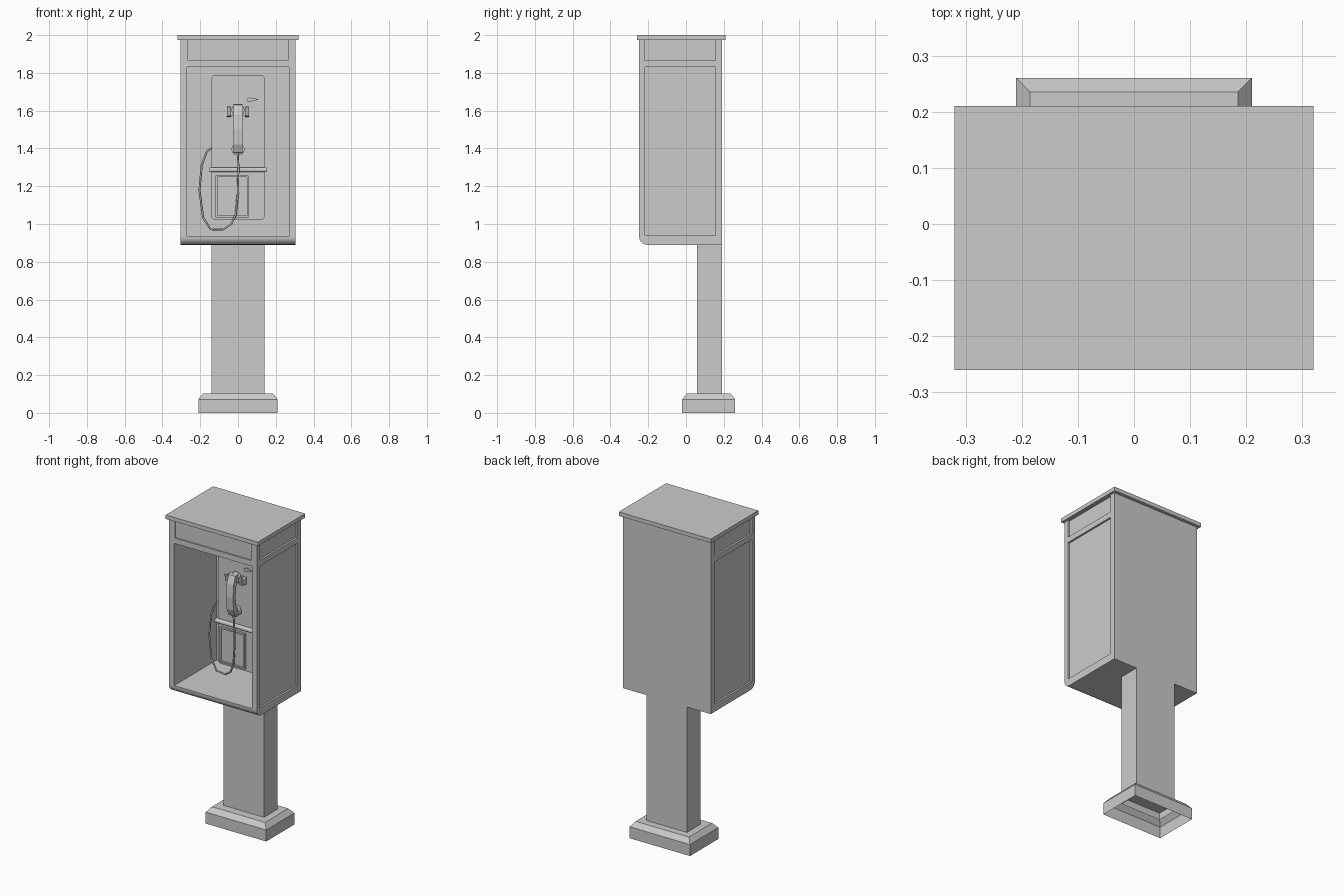
import bpy, bmesh, math
from mathutils import Vector

if "Cube" in bpy.data.objects:
    bpy.data.objects.remove(bpy.data.objects["Cube"])


def make(name, bm):
    bmesh.ops.recalc_face_normals(bm, faces=bm.faces)
    me = bpy.data.meshes.new(name)
    bm.to_mesh(me)
    bm.free()
    ob = bpy.data.objects.new(name, me)
    bpy.context.collection.objects.link(ob)
    return ob


def prism(name, pts, axis, lo, hi):
    """Extrude a 2D outline: axis 'x' takes (y, z) points, axis 'y' takes (x, z) points."""
    bm = bmesh.new()
    place = (lambda a, b: (lo, a, b)) if axis == 'x' else (lambda a, b: (a, lo, b))
    face = bm.faces.new([bm.verts.new(place(a, b)) for a, b in pts])
    ext = bmesh.ops.extrude_face_region(bm, geom=[face])['geom']
    move = Vector((hi - lo, 0, 0)) if axis == 'x' else Vector((0, hi - lo, 0))
    bmesh.ops.translate(bm, verts=[v for v in ext if isinstance(v, bmesh.types.BMVert)], vec=move)
    return make(name, bm)


def rect(a0, a1, b0, b1):
    return [(a0, b0), (a1, b0), (a1, b1), (a0, b1)]


def round_rect(a0, a1, b0, b1, r, n=4):
    pts = []
    for i, (a, b) in enumerate(rect(a0 + r, a1 - r, b0 + r, b1 - r)):
        for k in range(n + 1):
            t = math.pi + (i + k / n) * math.pi / 2
            pts.append((a + r * math.cos(t), b + r * math.sin(t)))
    return pts


def box(name, x0, x1, y0, y1, z0, z1):
    return prism(name, rect(x0, x1, z0, z1), 'y', y0, y1)


def cut(target, cutter):
    mod = target.modifiers.new("cut", 'BOOLEAN')
    mod.operation, mod.solver, mod.object = 'DIFFERENCE', 'EXACT', cutter
    bpy.context.view_layer.objects.active = target
    bpy.ops.object.modifier_apply(modifier=mod.name)
    bpy.data.objects.remove(cutter, do_unlink=True)


def open_bottom(ob):
    bm = bmesh.new()
    bm.from_mesh(ob.data)
    low = min(v.co.z for v in bm.verts)
    faces = [f for f in bm.faces if all(v.co.z < low + 1e-4 for v in f.verts)]
    bmesh.ops.delete(bm, geom=faces, context='FACES')
    bm.to_mesh(ob.data)
    bm.free()


# Base: stacked rectangular rings with a sloped shoulder, hollow underneath
bm = bmesh.new()
rings = []
for w, d, z in [(.21, .14, 0), (.21, .14, .072), (.185, .115, .103)]:
    rings.append([bm.verts.new((sx * w, .12 + sy * d, z))
                  for sx, sy in ((-1, -1), (1, -1), (1, 1), (-1, 1))])
for lo, hi in zip(rings, rings[1:]):
    for i in range(4):
        j = (i + 1) % 4
        bm.faces.new((lo[i], lo[j], hi[j], hi[i]))
bm.faces.new(rings[-1])
make("base", bm)

# Pole
open_bottom(box("pole", -.14, .14, .058, .19, .06, .895))

# Housing: side profile with a rounded lower front edge
r = .042
profile = [(.19, .89), (.19, 1.98), (-.248, 1.98)]
for k in range(6):
    t = math.pi + k / 5 * math.pi / 2
    profile.append((-.248 + r + r * math.cos(t), .89 + r + r * math.sin(t)))
housing = prism("housing", profile, 'x', -.305, .305)

# Booth opening, sign recess and side panel recesses
cut(housing, box("cutter", -.27, .27, -.4, .17, .937, 1.83))
cut(housing, box("cutter", -.265, .265, -.4, -.24, 1.865, 1.974))
for s in (-1, 1):
    x0, x1 = sorted((s * .293, s * .4))
    cut(housing, box("cutter", x0, x1, -.218, .155, .938, 1.83))
    cut(housing, box("cutter", x0, x1, -.218, .155, 1.865, 1.974))

# Roof slab
box("roof", -.32, .32, -.26, .21, 1.975, 2)

# Telephone body, rounded ledge and coin door
prism("phone_body", round_rect(-.14, .14, 1.02, 1.79, .02), 'y', 0, .172)
prism("phone_ledge", round_rect(-.018, .06, 1.274, 1.3, .012), 'x', -.15, .15)
door = box("coin_door", -.118, .056, -.014, .01, 1.035, 1.257)
cut(door, box("cutter", -.109, .047, -.1, -.006, 1.044, 1.248))

# Coin slot: teardrop plate
drop = [(.112, 1.66)] + [(.06 + .014 * math.cos(t), 1.658 + .012 * math.sin(t))
                         for t in [math.radians(60 + 40 * k) for k in range(7)]]
prism("coin_slot", drop, 'y', -.008, .01)

# Cradle: back plate with two forked hooks
box("cradle_plate", -.045, .045, -.012, .01, 1.575, 1.612)
for s in (-1, 1):
    x0, x1 = sorted((s * .037, s * .058))
    prism("cradle_hook", [(.01, 1.565), (-.04, 1.572), (-.052, 1.62), (-.04, 1.622),
                          (-.03, 1.6), (.01, 1.615)], 'x', x0, x1)

# Handset: arched grip with two round cups
prism("handset_grip", [(-.035, 1.375), (-.06, 1.378), (-.078, 1.42), (-.084, 1.5), (-.078, 1.58),
                       (-.06, 1.63), (-.035, 1.634), (-.035, 1.585), (-.052, 1.565),
                       (-.058, 1.5), (-.052, 1.44), (-.035, 1.42)], 'x', -.024, .024)
for name, z in (("earpiece", 1.602), ("mouthpiece", 1.395)):
    cup = [(.035 * math.cos(k * math.pi / 6), z + .033 * math.sin(k * math.pi / 6)) for k in range(12)]
    prism(name, cup, 'y', -.045, -.014)

# Hanging cord
path = [(0, -.045, 1.38), (.002, -.04, 1.3), (0, -.035, 1.17), (-.012, -.03, 1.05),
        (-.035, -.025, 1.0), (-.08, -.015, .97), (-.145, -.005, .972), (-.185, 0, 1.035),
        (-.204, .005, 1.18), (-.192, .01, 1.31), (-.165, .012, 1.385), (-.135, .015, 1.405)]
cu = bpy.data.curves.new("cord", 'CURVE')
cu.dimensions, cu.bevel_depth, cu.bevel_resolution, cu.use_fill_caps = '3D', .0055, 1, True
sp = cu.splines.new('POLY')
sp.points.add(len(path) - 1)
for p, co in zip(sp.points, path):
    p.co = (*co, 1)
cord = bpy.data.objects.new("cord", cu)
bpy.context.collection.objects.link(cord)
bpy.ops.object.select_all(action='DESELECT')
cord.select_set(True)
bpy.context.view_layer.objects.active = cord
bpy.ops.object.convert(target='MESH')
